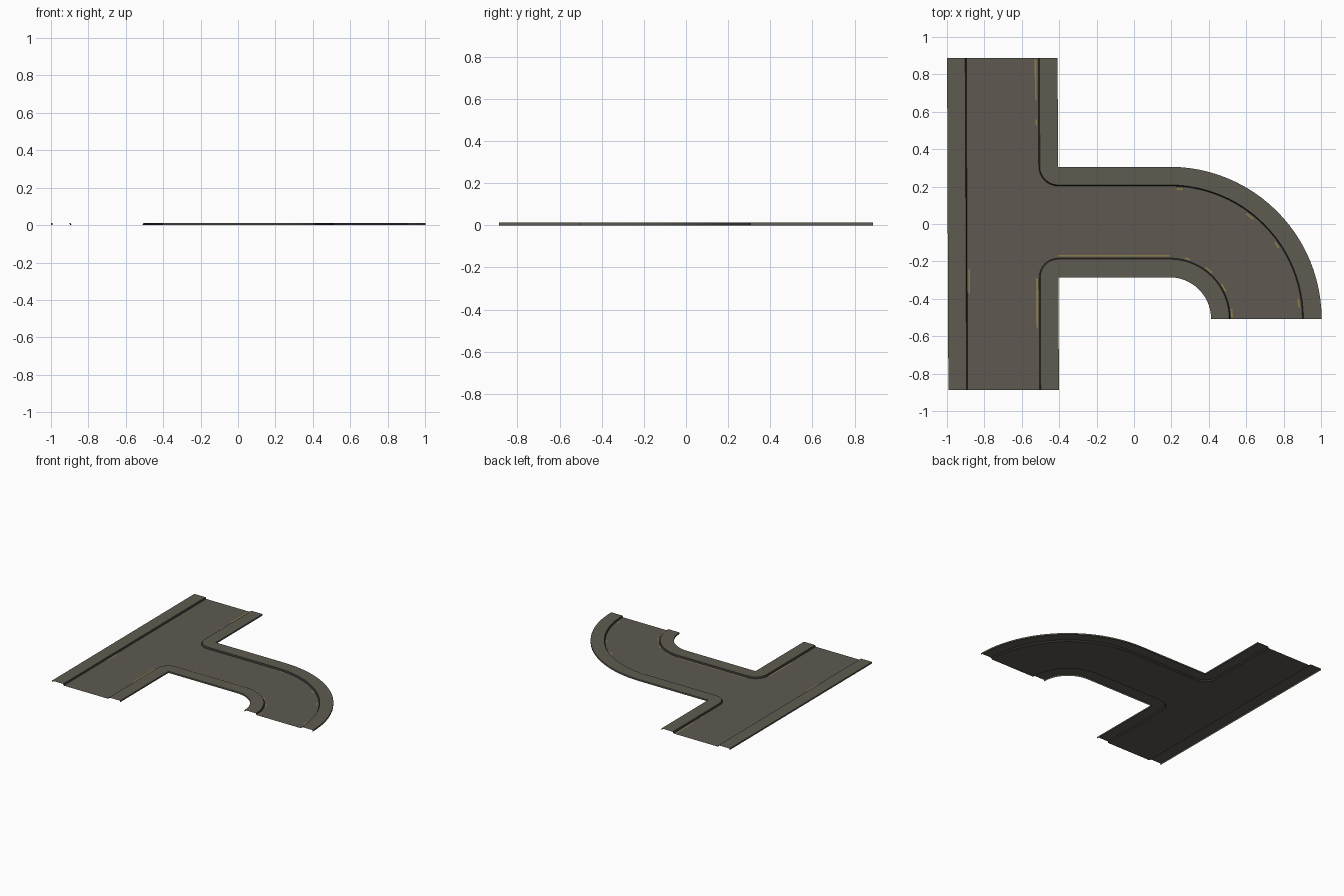
import bpy, bmesh, math
from mathutils import Vector

if "Cube" in bpy.data.objects:
    bpy.data.objects.remove(bpy.data.objects["Cube"])

H = 0.012                      # kerb height
Y = 0.887                      # half length of the main road
C = (0.19, -0.507)             # centre of the side road bend
R_OUT, R_KERB_OUT, R_KERB_IN, R_IN = 0.813, 0.71, 0.325, 0.222


def material(name, rgb):
    m = bpy.data.materials.new(name)
    m.diffuse_color = (*rgb, 1)
    m.use_nodes = True
    m.node_tree.nodes["Principled BSDF"].inputs["Base Color"].default_value = m.diffuse_color
    return m


ASPHALT = material("asphalt", (0.112, 0.1, 0.082))
PAVING = material("paving", (0.114, 0.104, 0.083))
KERB = material("dark_kerb", (0.035, 0.032, 0.028))
YELLOW = material("yellow_paint", (0.26, 0.21, 0.07))


def skew(p):
    # the main road leans very slightly
    return (p[0] - 0.004 * p[1], p[1]) if p[0] < -0.35 else p


def arc(c, r, a0, a1, n):
    pts = []
    for i in range(n + 1):
        a = math.radians(a0 + (a1 - a0) * i / n)
        pts.append((c[0] + r * math.cos(a), c[1] + r * math.sin(a)))
    return pts


def make(name, bm, mats):
    bmesh.ops.recalc_face_normals(bm, faces=bm.faces)
    # open sheets: make sure flat faces look upward
    if sum(f.normal.z * f.calc_area() for f in bm.faces) < 0:
        bmesh.ops.reverse_faces(bm, faces=bm.faces)
    me = bpy.data.meshes.new(name)
    bm.to_mesh(me)
    bm.free()
    for m in mats:
        me.materials.append(m)
    ob = bpy.data.objects.new(name, me)
    bpy.context.collection.objects.link(ob)
    return ob


def pavement(name, kerb, outer):
    """Sheet from the kerb foot up, across the top and down the outer edge."""
    bm = bmesh.new()
    rows = []
    for k, o in zip(kerb, outer):
        k, o = Vector(skew(k)), Vector(skew(o))
        top = k + (o - k).normalized() * 0.006
        rows.append([bm.verts.new((p.x, p.y, z)) for p, z in
                     ((k, 0), (top, H), (o, H), (o, 0))])
    for a, b in zip(rows, rows[1:]):
        for j in range(3):
            f = bm.faces.new((a[j], b[j], b[j + 1], a[j + 1]))
            f.material_index = 1 if j == 0 else 0
    bmesh.ops.remove_doubles(bm, verts=bm.verts, dist=1e-5)
    make(name, bm, [PAVING, KERB])


# kerb and outer edge paths, all running point for point together
N = 24
ne, se = (-0.405, 0.306), (-0.405, -0.285)
left_kerb, left_outer = [(-0.893, Y), (-0.893, -Y)], [(-0.996, Y), (-0.996, -Y)]
ne_kerb = [(-0.508, Y)] + arc(ne, 0.103, 180, 270, 8) + arc(C, R_KERB_OUT, 90, 0, N)
ne_outer = [(-0.405, Y)] + [ne] * 9 + arc(C, R_OUT, 90, 0, N)
se_kerb = [(-0.508, -Y)] + arc(se, 0.103, 180, 90, 8) + arc(C, R_KERB_IN, 90, 0, N)
se_outer = [(-0.405, -Y)] + [se] * 9 + arc(C, R_IN, 90, 0, N)

pavement("left_pavement", left_kerb, left_outer)
pavement("outer_bend_pavement", ne_kerb, ne_outer)
pavement("inner_bend_pavement", se_kerb, se_outer)

# road surface filling the space between the kerbs
bm = bmesh.new()
outline = [left_kerb[0]] + ne_kerb + se_kerb[::-1] + [left_kerb[1]]
face = bm.faces.new([bm.verts.new((*skew(p), 0)) for p in outline])
bmesh.ops.triangulate(bm, faces=[face])
make("road_surface", bm, [ASPHALT])

# worn yellow edge paint beside the kerbs
bm = bmesh.new()


def dash(p, q, w=0.009):
    p, q = Vector(p), Vector(q)
    d = (q - p).normalized() * w / 2
    n = Vector((-d.y, d.x))
    bm.faces.new([bm.verts.new((v.x, v.y, 0.0012))
                  for v in (p - n, q - n, q + n, p + n)])


dash((-0.525, 0.66), (-0.527, 0.88))
dash((-0.522, 0.53), (-0.522, 0.56))
dash((-0.518, -0.56), (-0.519, -0.29))
dash((-0.405, -0.17), (0.19, -0.17))
dash((-0.88, -0.37), (-0.881, -0.24))
for r, spans in ((R_KERB_OUT - 0.014, ((84, 87), (50, 54), (33, 36), (5, 9))),
                 (R_KERB_IN + 0.01, ((71, 76), (47, 55), (26, 34), (1, 9)))):
    for a0, a1 in spans:
        dash(*arc(C, r, a0, a1, 1))
make("edge_paint", bm, [YELLOW])
